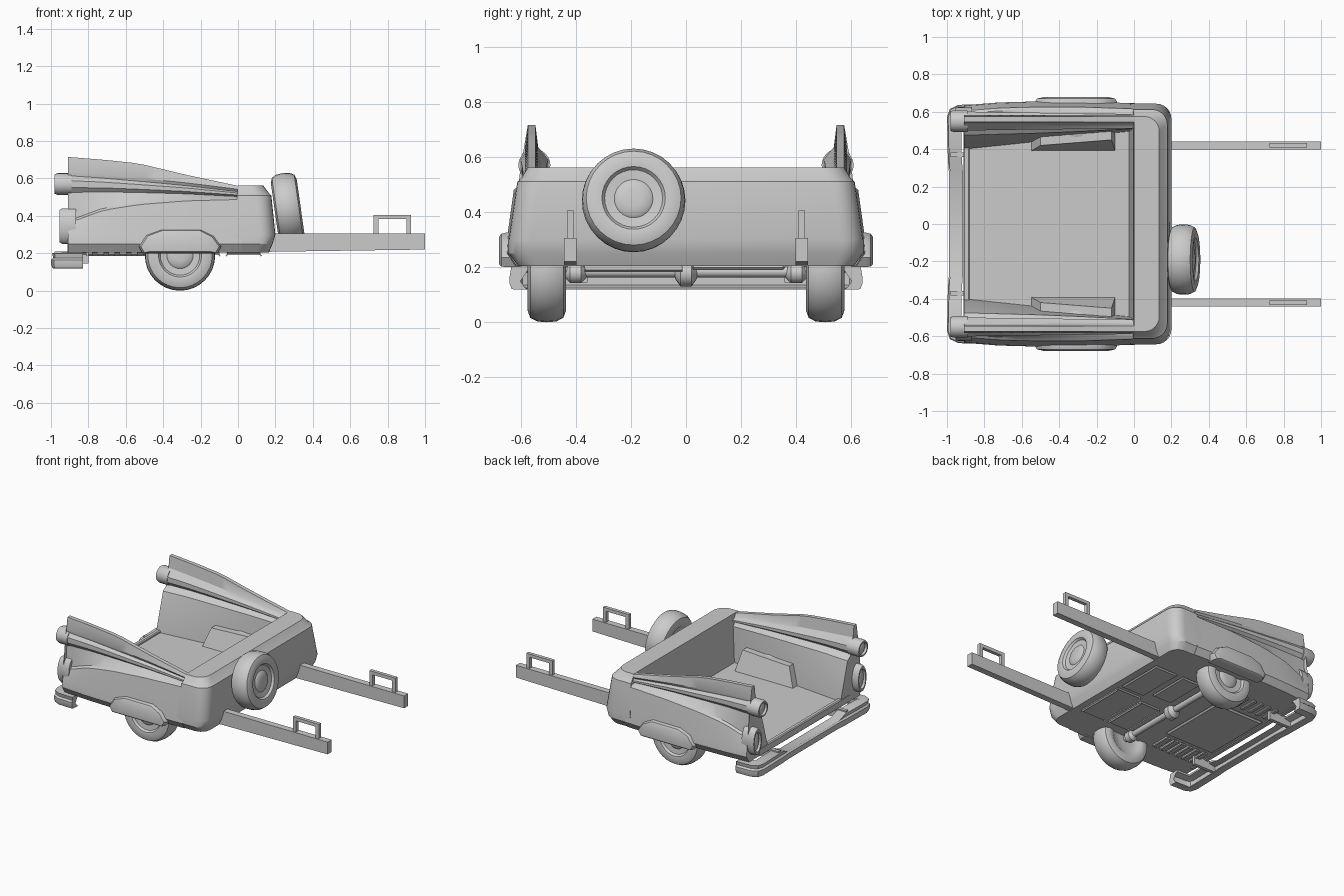
import bpy, bmesh, math
from mathutils import Matrix, Vector

if "Cube" in bpy.data.objects:
    bpy.data.objects.remove(bpy.data.objects["Cube"])

grey = bpy.data.materials.new("plain_grey")
grey.diffuse_color = (0.6, 0.6, 0.6, 1)
grey.use_nodes = True
grey.node_tree.nodes["Principled BSDF"].inputs["Base Color"].default_value = grey.diffuse_color


def finish(name, bm, angle=30, matrix=None):
    if matrix:
        bm.transform(matrix)
    bmesh.ops.recalc_face_normals(bm, faces=bm.faces)
    me = bpy.data.meshes.new(name)
    bm.to_mesh(me)
    bm.free()
    ob = bpy.data.objects.new(name, me)
    bpy.context.collection.objects.link(ob)
    me.materials.append(grey)
    bpy.ops.object.select_all(action='DESELECT')
    ob.select_set(True)
    bpy.context.view_layer.objects.active = ob
    bpy.ops.object.shade_smooth_by_angle(angle=math.radians(angle))
    return ob


def loft(name, rings, angle=30, caps=True, matrix=None):
    """Join closed rings of points into a skin."""
    bm = bmesh.new()
    vs = [[bm.verts.new(p) for p in ring] for ring in rings]
    n = len(rings[0])
    for a, b in zip(vs, vs[1:]):
        for i in range(n):
            j = (i + 1) % n
            bm.faces.new((a[i], a[j], b[j], b[i]))
    if caps:
        ends = [bm.faces.new(vs[0]), bm.faces.new(vs[-1])]
        bmesh.ops.triangulate(bm, faces=ends)
    return finish(name, bm, angle, matrix)


def box(name, x, y, z, bevel=0):
    bm = bmesh.new()
    bmesh.ops.create_cube(bm, size=1)
    for v in bm.verts:
        v.co = Vector([(a + b) / 2 + c * (b - a) for (a, b), c in zip((x, y, z), v.co)])
    if bevel:
        bmesh.ops.bevel(bm, geom=bm.edges[:], offset=bevel, segments=1, affect='EDGES')
    return finish(name, bm)


def lathe(name, profile, matrix, steps=32, sx=1, sy=1):
    """Spin (radius, height) pairs about local z."""
    rings = [[(sx * r * math.cos(2 * math.pi * i / steps), sy * r * math.sin(2 * math.pi * i / steps), h)
              for i in range(steps)] for r, h in profile]
    return loft(name, rings, 35, True, matrix)


def along(loc, axis):
    return Matrix.Translation(loc) @ Vector(axis).to_track_quat('Z', 'Y').to_matrix().to_4x4()


XS = [-.91, -.72, -.53, -.28, .02]


def at(x, vals):
    for i in range(4):
        if x <= XS[i + 1] or i == 3:
            t = (x - XS[i]) / (XS[i + 1] - XS[i])
            return vals[i] + t * (vals[i + 1] - vals[i])


def side_section(x):
    """Closed cross-section of one side wall with its fin and light tube."""
    yo = at(x, [.635, .65, .655, .655, .645])
    zc = at(x, [.36, .43, .46, .48, .488])
    ft = at(x, [.715, .70, .68, .62, .556])
    tz = at(x, [.57, .565, .555, .54, .515])
    rz = at(x, [.055, .045, .037, .027, .015])
    ry = at(x, [.055, .05, .048, .045, .04])
    it = at(x, [.475, .48, .485, .495, .51])
    fl = at(x, [.40, .42, .44, .47, .50])
    ty, fy = .55, .56

    def arc(d):
        return (ty + ry * math.cos(math.radians(d)), tz + rz * math.sin(math.radians(d)))
    pts = [(fl, .205), (yo - .03, .205), (yo, .25), (yo - .005, .3), (yo - .03, zc),
           (yo - .045, zc + .012), arc(-55)]
    pts += [arc(d) for d in (-20, 20, 55)]
    pts += [(fy + .024, tz + rz + .01), (fy + .014, ft), (fy - .014, ft), (fy - .024, tz + rz + .01)]
    pts += [arc(d) for d in (125, 160, 200, 235)]
    return pts + [(it, tz - rz - .02), (fl, .24)]


# Side walls with tail fins
stations = [-.91 + .93 * i / 16 for i in range(17)]
for s, side in ((-1, "front"), (1, "back")):
    loft(side + "_side_wall_fin",
         [[(x, s * y, z) for y, z in side_section(x)] for x in stations])

# Nose: stacked outlines with rounded corners
def outline(z, w, f, r, back):
    pts = [(back, -w, z)]
    for s, degs in ((-1, range(-90, 1, 15)), (1, range(0, 91, 15))):
        pts += [(f - r + r * math.cos(math.radians(d)), s * (w - r) + r * math.sin(math.radians(d)), z) for d in degs]
    return pts + [(back, w, z)]

loft("nose", [outline(*a) for a in ((.205, .61, .165, .07, -.03), (.25, .643, .185, .08, -.025),
     (.3, .643, .2, .08, -.02), (.51, .612, .178, .08, -.005), (.522, .598, .165, .08, -.003),
     (.562, .575, .135, .08, 0))], 25)

# Bed floor and rear sill
box("bed_floor", (-.9, 0), (-.5, .5), (.205, .24))
box("rear_sill", (-.912, -.88), (-.5, .5), (.2, .255), .006)

# Underbody panels, ribs and cross members
box("rear_under_panel", (-.85, -.47), (-.25, .25), (.185, .206), .01)
for s in (-1, 1):
    box("front_under_panel", (-.06, .12), (.02 * s, .36 * s), (.19, .206), .008)
    box("middle_under_panel", (-.25, -.1), (.06 * s, .36 * s), (.19, .206), .008)
    for i in range(6):
        x = -.84 + i * .06
        box("under_rib", (x, x + .03), (.29 * s, .42 * s), (.19, .206), .005)
    box("bumper_bracket", (-.98, -.8), (.37 * s - .012, .37 * s + .012), (.145, .21))

# Wheels
tyre = [(.05, -.05), (.1, -.055), (.115, -.066), (.145, -.07), (.172, -.06), (.185, -.035), (.188, 0),
        (.185, .035), (.172, .06), (.145, .07), (.115, .066), (.105, .052), (.07, .048),
        (.06, .056), (.03, .06)]
for s in (-1, 1):
    lathe("road_wheel", tyre, along((-.31, .505 * s, .188), (0, s, 0)))
lathe("spare_wheel", tyre, along((.265, -.19, .442), (math.cos(.14), 0, math.sin(.14))))

# Axle with hubs and centre housing
lathe("axle", [(.02, -.45), (.02, .45)], along((-.31, 0, .183), (0, 1, 0)), 16)
for y, r in ((-.4, .036), (0, .048), (.4, .036)):
    lathe("axle_housing", [(r * .4, -.04), (r, -.02), (r, .02), (r * .4, .04)],
          along((-.31, y, .178), (0, 1, 0)), 16)

# Wheel arch flares and inner wheel boxes
flare = [(-.53, .235), (-.49, .295), (-.41, .325), (-.2, .325), (-.13, .29), (-.09, .235), (-.11, .2), (-.51, .2)]
for s in (-1, 1):
    rings = []
    for y, k in ((.6, 1), (.653, 1), (.67, .95), (.678, .8)):
        rings.append([(-.31 + (x + .31) * k, y * s, .25 + (z - .25) * k) for x, z in flare])
    loft("wheel_arch_flare", rings, 40)
    well = [((-.55, .39), (-.1, .39), (-.1, .5), (-.55, .5), .235),
            ((-.5, .42), (-.12, .45), (-.12, .5), (-.5, .5), .37)]
    loft("inner_wheel_box", [[(x, y * s, r[4]) for x, y in r[:4]] for r in well])

# Tail lights: round upper and tall oval lower
ring = [(1, -.04), (1, .035), (.9, .05), (.72, .05), (.66, .035), (.4, .042), (.1, .045)]
for s in (-1, 1):
    lathe("upper_tail_light", [(r * .058, h) for r, h in ring],
          along((-.93, .55 * s, .57), (-1, 0, 0)), 24)
    rings = [[(-.905 - h, .575 * s + .05 * r * math.cos(a), .345 + .095 * r * math.sin(a))
              for a in [math.tau * i / 24 for i in range(24)]] for r, h in ring]
    loft("lower_tail_light", rings, 35)

# Rear bumper: channel section swept around the tail
path = [(-.83, -.64, 0, 1), (-.94, -.637, 0, 1), (-.985, -.615, .7, .7), (-1, -.57, 1, .1), (-.995, -.34, 1, 0),
        (-.99, -.28, 1, 0)]
path += [(x, -y, nx, -ny) for x, y, nx, ny in reversed(path)]
channel = [(.008, .12), (0, .14), (0, .165), (.012, .175), (.006, .2), (.075, .203), (.075, .19), (.03, .18),
           (.03, .135), (.06, .125), (.06, .118)]
rings = []
for i, (x, y, nx, ny) in enumerate(path):
    mid = 5 <= i <= 6
    rings.append([(x + nx * o, y + ny * o, min(z, .172 + .1 * (z - .172)) if mid else z) for o, z in channel])
loft("rear_bumper", rings, 35)

# Pull bars with handles
for s in (-1, 1):
    y = .42 * s
    rings = [[(x, y + dy, z) for dy, z in ((-.022, lo), (.022, lo), (.022, .305), (-.022, .305))]
             for x, lo in ((.1, .207), (1, .22))]
    loft("pull_bar", rings)
    for x in (.725, .9):
        box("handle_post", (x, x + .025), (y - .012, y + .012), (.3, .405))
    box("handle_grip", (.725, .925), (y - .012, y + .012), (.382, .405))
